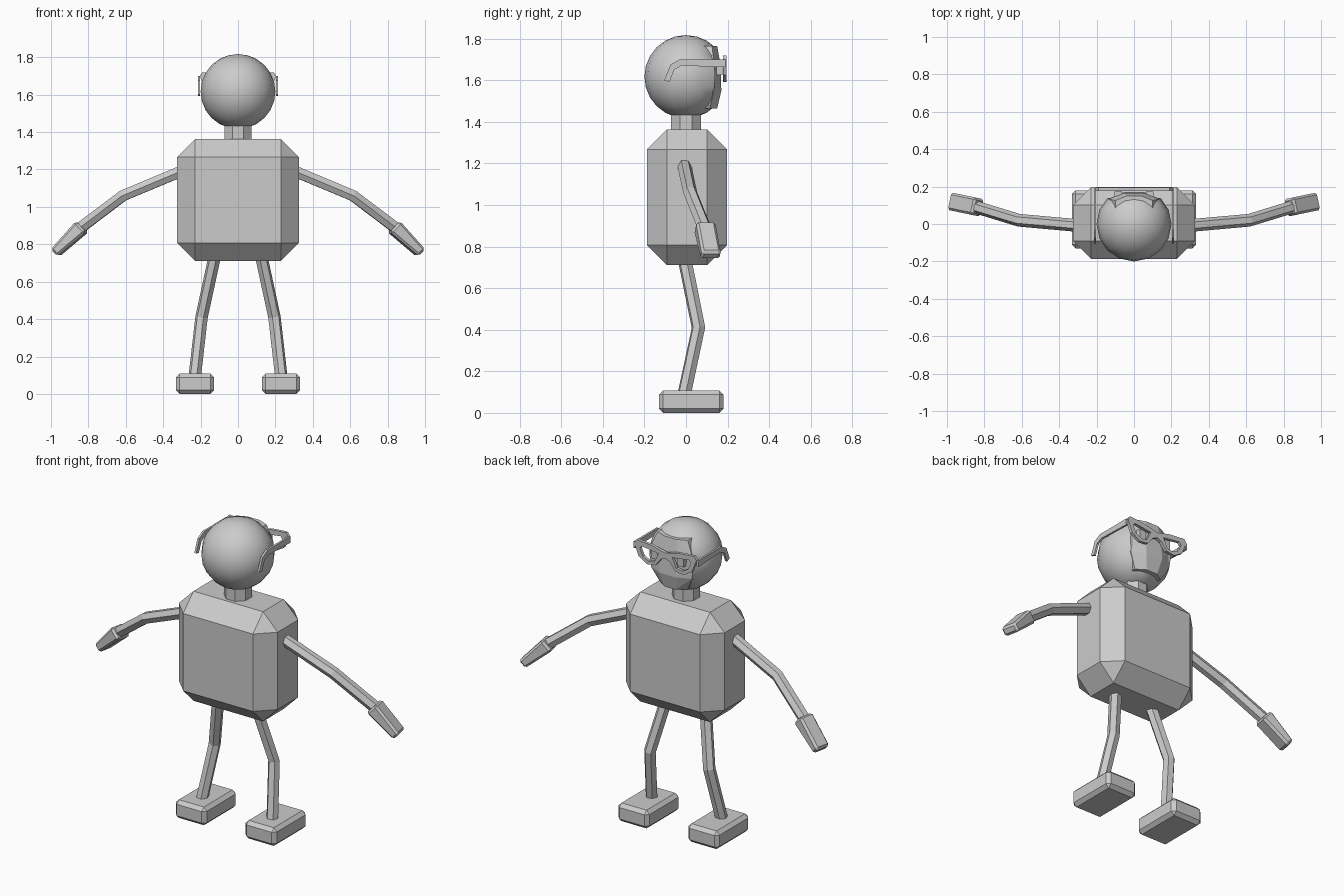
import bpy, bmesh
from mathutils import Vector

if "Cube" in bpy.data.objects:
    bpy.data.objects.remove(bpy.data.objects["Cube"])


def add_mesh(name, bm):
    bmesh.ops.recalc_face_normals(bm, faces=bm.faces)
    me = bpy.data.meshes.new(name)
    bm.to_mesh(me)
    bm.free()
    ob = bpy.data.objects.new(name, me)
    bpy.context.collection.objects.link(ob)
    return ob


def box(name, center, size, bevel=0.0):
    bm = bmesh.new()
    bmesh.ops.create_cube(bm, size=1)
    for v in bm.verts:
        v.co = Vector(center) + v.co * Vector(size)
    if bevel:
        bmesh.ops.bevel(bm, geom=bm.edges[:], offset=bevel, segments=1,
                        affect='EDGES', clamp_overlap=True)
    return add_mesh(name, bm)


def hull(name, points):
    bm = bmesh.new()
    for p in points:
        bm.verts.new(p)
    bmesh.ops.convex_hull(bm, input=bm.verts)
    return add_mesh(name, bm)


def curve(name, paths, dims='3D', closed=False, **props):
    cu = bpy.data.curves.new(name, 'CURVE')
    cu.dimensions = dims
    for path in paths:
        sp = cu.splines.new('POLY')
        sp.points.add(len(path) - 1)
        for pt, co in zip(sp.points, path):
            pt.co = (*co, 0, 1) if len(co) == 2 else (*co, 1)
        sp.use_cyclic_u = closed
        sp.use_smooth = False
    for k, v in props.items():
        setattr(cu, k, v)
    ob = bpy.data.objects.new(name, cu)
    bpy.context.collection.objects.link(ob)
    return ob


def to_mesh(ob):
    bpy.ops.object.select_all(action='DESELECT')
    bpy.context.view_layer.objects.active = ob
    ob.select_set(True)
    bpy.ops.object.convert(target='MESH')


# body: heavily chamfered block
box("body", (0, 0.005, 1.037), (0.65, 0.385, 0.652), 0.096)

# neck: eight-sided column
bpy.ops.mesh.primitive_cylinder_add(vertices=8, radius=0.077, depth=0.14,
                                    location=(0, 0, 1.41), rotation=(0, 0, 0.3927))
bpy.context.object.name = "neck"

# head: smooth ball flattened behind the face
bpy.ops.mesh.primitive_uv_sphere_add(segments=16, ring_count=12, radius=0.2,
                                     location=(0, 0, 1.617))
head = bpy.context.object
head.name = "head"
for v in head.data.vertices:
    v.co.y = min(v.co.y, 0.14)
bpy.ops.object.shade_smooth_by_angle(angle=0.7)

# face: faceted plate with a central ridge
pts = []
for z, w, ye, yc in ((1.765, 0.10, 0.125, 0.15), (1.68, 0.135, 0.135, 0.165),
                     (1.55, 0.135, 0.135, 0.17), (1.465, 0.09, 0.115, 0.15)):
    pts += [(-w, ye, z), (-w * 0.4, yc, z), (w * 0.4, yc, z), (w, ye, z)]
    pts += [(-w, 0.08, z), (w, 0.08, z)]
hull("face", pts)

# glasses: front frame with two openings
half = [(0, 1.69), (0.09, 1.712), (0.19, 1.72), (0.205, 1.70), (0.175, 1.625),
        (0.12, 1.592), (0.065, 1.6), (0.03, 1.645), (0, 1.658)]
outline = half + [(-x, z) for x, z in half[-2:0:-1]]
lens = [(0.045, 1.675), (0.155, 1.69), (0.168, 1.675), (0.148, 1.632),
        (0.11, 1.612), (0.072, 1.618)]
frame = curve("glasses_frame", [outline, lens, [(-x, z) for x, z in lens]],
              '2D', True, fill_mode='BOTH', extrude=0.009)
frame.rotation_euler.x = 1.5708
frame.location.y = 0.186
to_mesh(frame)

for s, side in ((1, "right"), (-1, "left")):
    # eyes
    box(f"{side}_eye", (s * 0.085, 0.16, 1.655), (0.04, 0.03, 0.06))

    # glasses temples, bent down behind the ear
    temple = [(0.19, 1.70), (-0.03, 1.70), (-0.075, 1.675), (-0.105, 1.60),
              (-0.08, 1.592), (-0.055, 1.652), (-0.02, 1.67), (0.19, 1.663)]
    t = curve(f"{side}_temple", [temple], '2D', True, fill_mode='BOTH', extrude=0.006)
    t.rotation_euler = (1.5708, 0, 1.5708)
    t.location.x = s * 0.208
    to_mesh(t)

    # arms and legs: bent six-sided tubes
    arm = [(0.28, -0.01, 1.20), (0.615, 0.02, 1.06), (0.86, 0.095, 0.875)]
    leg = [(0.115, -0.015, 0.78), (0.195, 0.06, 0.41), (0.235, -0.015, 0.06)]
    for part, path in (("arm", arm), ("leg", leg)):
        to_mesh(curve(f"{side}_{part}", [[(s * x, y, z) for x, y, z in path]],
                      fill_mode='FULL', bevel_depth=0.034, bevel_resolution=1,
                      use_fill_caps=True))

    # hands: tapered mitts
    wrist, tip = Vector((s * 0.832, 0.09, 0.895)), Vector((s * 0.976, 0.12, 0.755))
    d = tip - wrist
    bm = bmesh.new()
    bmesh.ops.create_cube(bm, size=1)
    for v in bm.verts:
        if v.co.z > 0:
            v.co.y *= 0.65
        v.co *= Vector((0.095, 0.08, d.length))
    bmesh.ops.bevel(bm, geom=bm.edges[:], offset=0.012, segments=1, affect='EDGES')
    hand = add_mesh(f"{side}_hand", bm)
    hand.location = (wrist + tip) / 2
    hand.rotation_euler = d.to_track_quat('Z', 'Y').to_euler()

    # feet
    box(f"{side}_foot", (s * 0.23, 0.025, 0.054), (0.205, 0.31, 0.108), 0.02)
